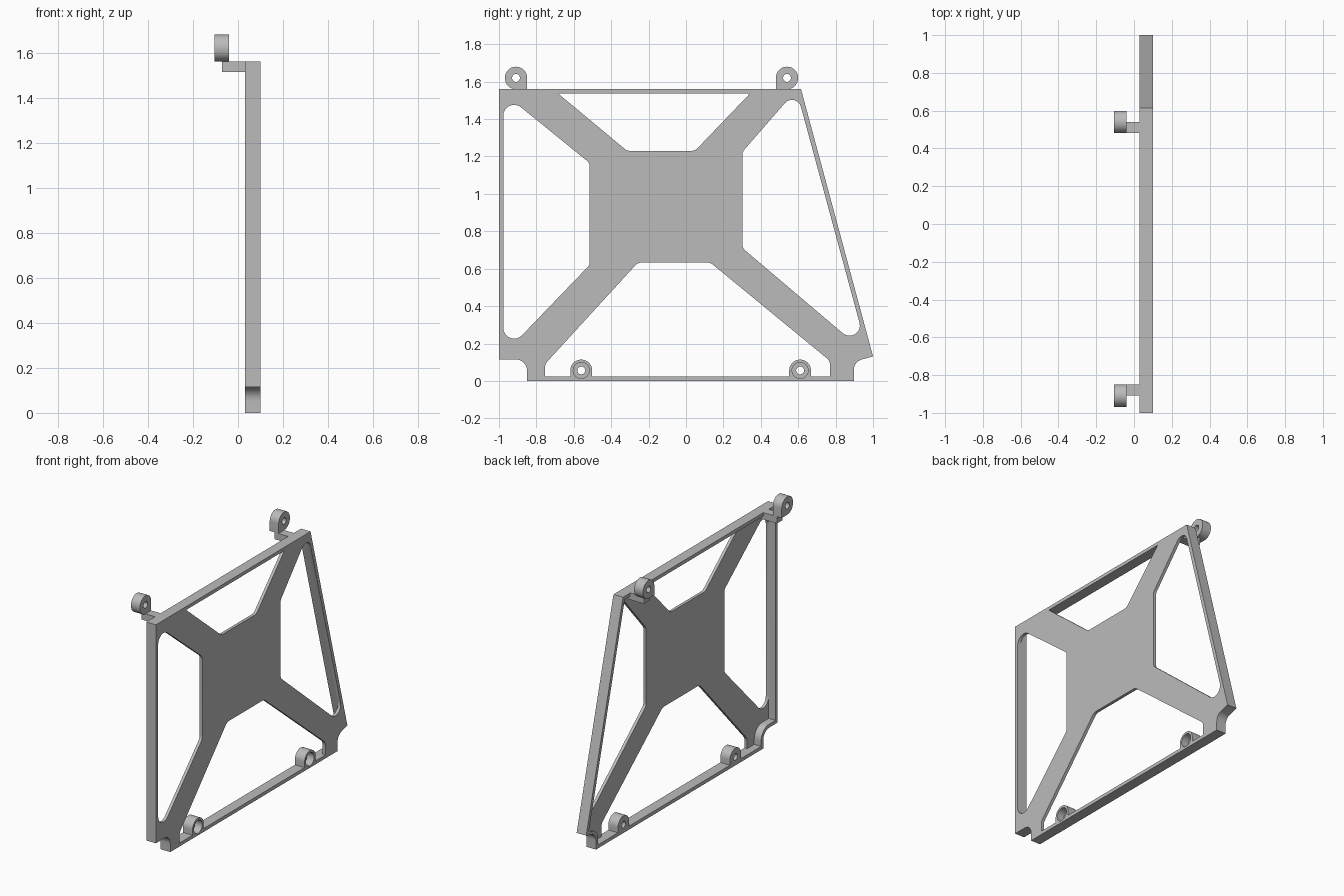
import bpy, bmesh, math
from mathutils import Vector, Matrix

cube = bpy.data.objects.get("Cube")
if cube:
    bpy.data.objects.remove(cube, do_unlink=True)

grey = bpy.data.materials.new("plain_grey")
grey.use_nodes = True
grey.diffuse_color = (0.5, 0.5, 0.5, 1)
grey.node_tree.nodes["Principled BSDF"].inputs["Base Color"].default_value = grey.diffuse_color

WALL = 0.023
# Profile axes (y, z) and the extrusion direction x
TO_WORLD = Matrix(((0, 0, 1, 0), (1, 0, 0, 0), (0, 1, 0, 0), (0, 0, 0, 1)))


def rounded(points, steps=8):
    """Round each (y, z, radius) corner of a closed profile."""
    out = []
    for i, (y, z, r) in enumerate(points):
        p = Vector((y, z))
        a = (Vector(points[i - 1][:2]) - p).normalized()
        b = (Vector(points[(i + 1) % len(points)][:2]) - p).normalized()
        if r == 0:
            out.append(p)
            continue
        half = a.angle(b) / 2
        centre = p + (a + b).normalized() * r / math.sin(half)
        start = p + a * r / math.tan(half) - centre
        end = p + b * r / math.tan(half) - centre
        sweep = start.angle_signed(end)
        for k in range(steps + 1):
            out.append(centre + Matrix.Rotation(-sweep * k / steps, 2) @ start)
    return out


def inset(points, t):
    """Offset a counter-clockwise profile inwards."""
    out = []
    for i, (y, z, r) in enumerate(points):
        p = Vector((y, z))
        d1 = (p - Vector(points[i - 1][:2])).normalized()
        d2 = (Vector(points[(i + 1) % len(points)][:2]) - p).normalized()
        n1, n2 = Vector((-d1.y, d1.x)), Vector((-d2.y, d2.x))
        q = p + (n1 + n2) * t / (1 + n1.dot(n2))
        out.append((q.x, q.y, r + t if r else 0))
    return out


def circle(y, z, r, n=32):
    return [Vector((y + r * math.cos(math.tau * k / n), z + r * math.sin(math.tau * k / n)))
            for k in range(n)]


def slab(name, x0, x1, loops):
    """Extrude a profile with holes from x0 to x1."""
    curve = bpy.data.curves.new(name, "CURVE")
    curve.dimensions = "2D"
    curve.fill_mode = "BOTH"
    curve.extrude = (x1 - x0) / 2
    for loop in loops:
        s = curve.splines.new("POLY")
        s.points.add(len(loop) - 1)
        for pt, v in zip(s.points, loop):
            pt.co = (v.x, v.y, 0, 1)
        s.use_cyclic_u = True
    temp = bpy.data.objects.new(name + "_profile", curve)
    bpy.context.collection.objects.link(temp)
    bpy.context.view_layer.update()
    mesh = bpy.data.meshes.new_from_object(
        temp.evaluated_get(bpy.context.evaluated_depsgraph_get()))
    bpy.data.objects.remove(temp, do_unlink=True)
    mesh.transform(Matrix.Translation(((x0 + x1) / 2, 0, 0)) @ TO_WORLD)
    bm = bmesh.new()
    bm.from_mesh(mesh)
    bmesh.ops.remove_doubles(bm, verts=bm.verts, dist=1e-5)
    bmesh.ops.recalc_face_normals(bm, faces=bm.faces)
    bm.to_mesh(mesh)
    bm.free()
    mesh.materials.clear()
    mesh.materials.append(grey)
    obj = bpy.data.objects.new(name, mesh)
    bpy.context.collection.objects.link(obj)
    bpy.ops.object.select_all(action="DESELECT")
    obj.select_set(True)
    bpy.context.view_layer.objects.active = obj
    bpy.ops.object.shade_smooth_by_angle(angle=math.radians(30))
    return obj


# Outer outline with notched bottom corners
outline = [(-0.85, 0, 0), (0.898, 0, 0), (0.898, 0.103, 0.055), (1, 0.131, 0),
           (0.615, 1.56, 0), (-1, 1.56, 0), (-1, 0.115, 0), (-0.85, 0.115, 0.06)]

# Rounded humps on the bottom rail that hold the screw bosses
BOSSES, BOSS_Z, BOSS_R = (-0.56, 0.61), 0.056, 0.058
humps = []
for c in BOSSES:
    top = BOSS_Z + BOSS_R
    humps += [(c - BOSS_R, WALL, 0), (c - BOSS_R, top, 0.057),
              (c + BOSS_R, top, 0.057), (c + BOSS_R, WALL, 0)]

# Four openings that leave the cross-shaped plate
top_opening = [(-0.684, 1.537, 0), (-0.315, 1.23, 0.05), (0.048, 1.23, 0.05), (0.342, 1.537, 0)]
front_opening = [(-0.977, 1.54, 0.058), (-0.977, 0.14, 0.058),
                 (-0.515, 0.62, 0.04), (-0.515, 1.165, 0.04)]
back_opening = [(0.59, 1.556, 0.05), (0.302, 1.225, 0.04),
                (0.302, 0.71, 0.04), (0.974, 0.14, 0.055)]
bottom_opening = [(-0.754, WALL, 0)] + humps + [
    (0.77, WALL, 0), (0.77, 0.107, 0.05), (0.13, 0.633, 0.05),
    (-0.257, 0.633, 0.05), (-0.754, 0.09, 0.05)]
openings = [rounded(o) for o in (top_opening, front_opening, back_opening, bottom_opening)]

inner = inset(outline, WALL)
inner = rounded(inner[:1] + humps + inner[1:])
outer = rounded(outline)
counterbores = [circle(c, BOSS_Z, 0.043) for c in BOSSES]
screw_holes = [circle(c, BOSS_Z, 0.021) for c in BOSSES]

# Thin cross plate, then the deeper rim with its counterbored bosses
slab("cross_plate", 0.08, 0.10, [outer] + openings + counterbores)
slab("rim_middle", 0.05, 0.08, [outer, inner] + counterbores)
slab("rim_back", 0.03, 0.05, [outer, inner] + screw_holes)

# Mounting eyelets on short arms at the top
for name, c, side in (("front", -0.909, 1), ("back", 0.54, -1)):
    r = 0.059
    eye = [(c - r, 1.56, 0 if side < 0 else 0.058), (c + r, 1.56, 0 if side > 0 else 0.058),
           (c + r, 1.68, 0.058), (c - r, 1.68, 0.058)]
    slab(name + "_eyelet", -0.105, -0.04, [rounded(eye), circle(c, 1.62, 0.021)])
    y0, y1 = sorted((c, c + side * r))
    arm = [(y0, 1.515, 0), (y1, 1.515, 0), (y1, 1.56, 0), (y0, 1.56, 0)]
    slab(name + "_arm", -0.07, 0.08, [rounded(arm)])
